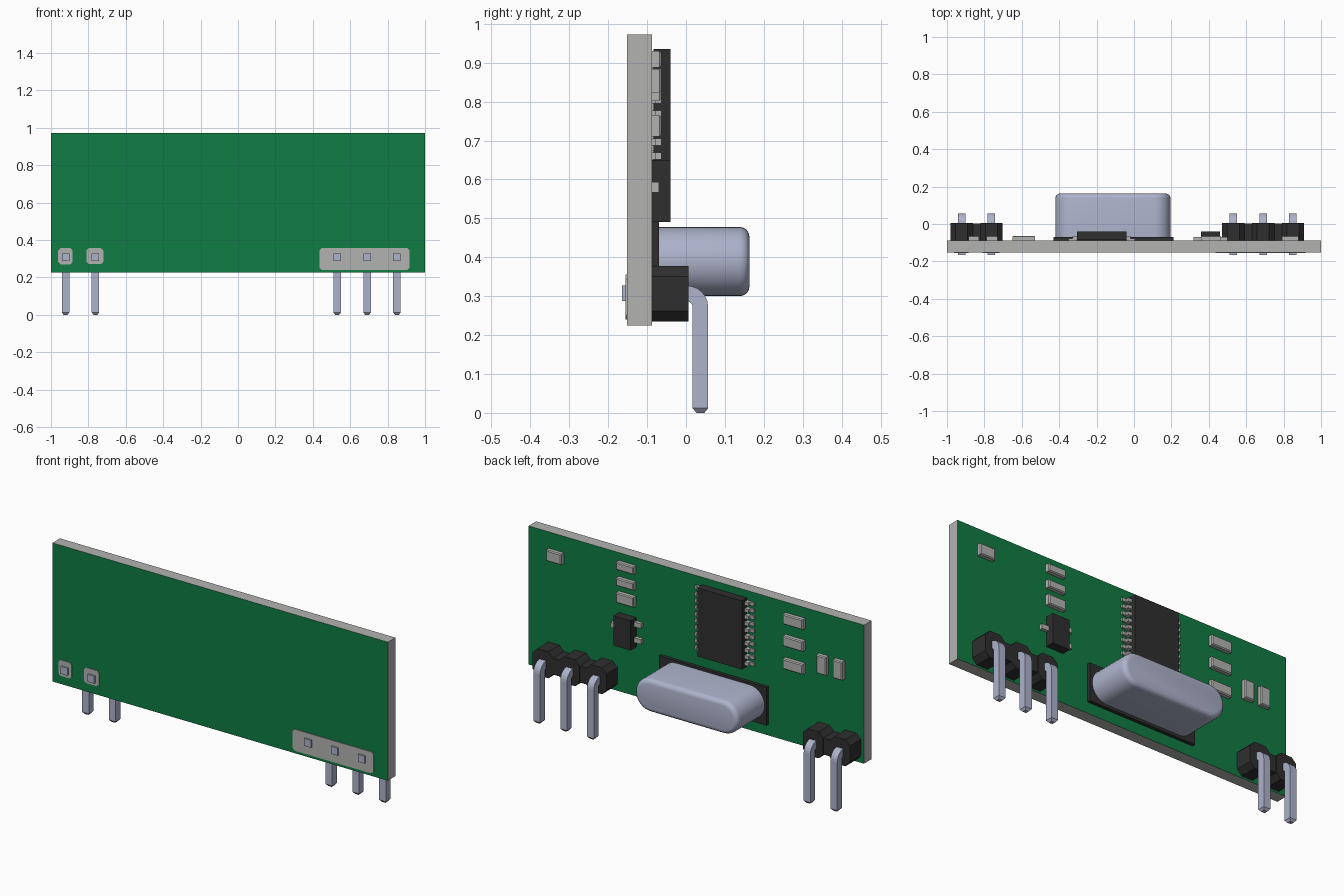
import bpy, bmesh, math
from mathutils import Vector

if "Cube" in bpy.data.objects:
    bpy.data.objects.remove(bpy.data.objects["Cube"], do_unlink=True)


def material(name, color):
    m = bpy.data.materials.new(name)
    m.use_nodes = True
    m.diffuse_color = (*color, 1)
    node = next(n for n in m.node_tree.nodes if n.type == "BSDF_PRINCIPLED")
    node.inputs["Base Color"].default_value = (*color, 1)
    return m


GREEN = material("board_green", (0.005, 0.2, 0.058))
GREY = material("light_grey", (0.45, 0.45, 0.44))
BLACK = material("black_plastic", (0.028, 0.028, 0.028))
STEEL = material("bluish_steel", (0.42, 0.45, 0.6))

FRONT, BACK = -0.152, -0.088   # board faces
PITCH_Z = 0.307                # height of the pin row


def finish(bm, name, *mats):
    bmesh.ops.recalc_face_normals(bm, faces=bm.faces)
    mesh = bpy.data.meshes.new(name)
    bm.to_mesh(mesh)
    bm.free()
    obj = bpy.data.objects.new(name, mesh)
    bpy.context.collection.objects.link(obj)
    for m in mats:
        mesh.materials.append(m)
    return obj


def prism(name, outline, y0, y1, mat, round_back=0, segments=1):
    """Extrude an x-z outline from y0 to y1, optionally easing the back rim."""
    bm = bmesh.new()
    face = bm.faces.new([bm.verts.new((x, y0, z)) for x, z in outline])
    new = bmesh.ops.extrude_face_region(bm, geom=[face])["geom"]
    verts = [g for g in new if isinstance(g, bmesh.types.BMVert)]
    bmesh.ops.translate(bm, verts=verts, vec=(0, y1 - y0, 0))
    if not any(len(f.verts) > 2 and all(abs(v.co.y - y0) < 1e-6 for v in f.verts) for f in bm.faces):
        bm.faces.new([v for v in bm.verts if v not in verts])
    if round_back:
        rim = [e for e in bm.edges if all(abs(v.co.y - y1) < 1e-6 for v in e.verts)]
        bmesh.ops.bevel(bm, geom=rim, offset=round_back, segments=segments,
                        profile=0.5, affect="EDGES")
    return finish(bm, name, mat)


def rect(x0, x1, z0, z1, cut=0):
    if not cut:
        return [(x0, z0), (x1, z0), (x1, z1), (x0, z1)]
    return [(x0 + cut, z0), (x1 - cut, z0), (x1, z0 + cut), (x1, z1 - cut),
            (x1 - cut, z1), (x0 + cut, z1), (x0, z1 - cut), (x0, z0 + cut)]


def bent_pin(name, x):
    """Square pin through the board, bent down, with a tapered tip."""
    r, half = 0.035, 0.02
    path = [(-0.165, PITCH_Z, 0, 1)]
    for i in range(7):
        a = math.pi / 2 * i / 6
        path.append((0.002 + r * math.sin(a), PITCH_Z - r + r * math.cos(a), a, 1))
    path += [(0.037, 0.012, math.pi / 2, 1), (0.037, 0, math.pi / 2, 0.5)]
    bm = bmesh.new()
    rings = []
    for y, z, a, s in path:
        n = Vector((0, math.sin(a), math.cos(a))) * half * s
        side = Vector((half * s, 0, 0))
        c = Vector((x, y, z))
        rings.append([bm.verts.new(c + p) for p in (side + n, n - side, -side - n, side - n)])
    for a, b in zip(rings, rings[1:]):
        for i in range(4):
            j = (i + 1) % 4
            bm.faces.new((a[i], a[j], b[j], b[i]))
    bm.faces.new(rings[0])
    bm.faces.new(rings[-1])
    return finish(bm, name, STEEL)


# Board with green faces and grey edges
board = prism("circuit_board", rect(-1, 1, 0.225, 0.972), FRONT, BACK, GREY)
board.data.materials.append(GREEN)
for p in board.data.polygons:
    p.material_index = 1 if abs(p.normal.y) > 0.5 else 0

# Pin headers
for label, xs in (("right", (-0.922, -0.762)), ("left", (0.53, 0.69, 0.85))):
    for i, x in enumerate(xs):
        prism(f"{label}_header_block_{i}", rect(x - 0.06, x + 0.06, 0.235, 0.378, 0.027),
              BACK, 0.006, BLACK)
        bent_pin(f"{label}_header_pin_{i}", x)
    for i, (a, b) in enumerate(zip(xs, xs[1:])):
        prism(f"{label}_header_web_{i}", rect(a + 0.058, b - 0.058, 0.262, 0.351),
              BACK, 0.004, BLACK)

# Solder pads on the front
for name, x0, x1, z0 in (("outer_pad", -0.962, -0.884, 0.27),
                         ("inner_pad", -0.81, -0.72, 0.272),
                         ("long_pad", 0.435, 0.917, 0.24)):
    prism(name, rect(x0, x1, z0, 0.356, 0.012), FRONT - 0.004, FRONT, GREY)

# Crystal can: pill outline with a rounded back rim, on a black base
prism("crystal_base", rect(-0.43, 0.21, 0.285, 0.49), BACK, -0.07, BLACK)
R, MID = 0.089, 0.389
pill = []
for cx, start in ((0.195 - R, -90), (-0.42 + R, 90)):
    for i in range(17):
        a = math.radians(start + 180 * i / 16)
        pill.append((cx + R * math.cos(a), MID + R * math.sin(a)))
can = prism("crystal_can", pill, -0.07, 0.163, STEEL, 0.025, 4)
bpy.ops.object.select_all(action="DESELECT")
can.select_set(True)
bpy.context.view_layer.objects.active = can
bpy.ops.object.shade_smooth_by_angle(angle=math.radians(40))

# Main chip with a row of legs on each side
prism("main_chip", rect(-0.305, -0.04, 0.565, 0.935), BACK + 0.004, -0.04, BLACK)
for side, x0, x1 in (("left", -0.04, 0.005), ("right", -0.35, -0.305)):
    foot_out = x1 if side == "left" else x0
    foot_in = (x0 + x1) / 2
    for i in range(10):
        z = 0.588 + i * 0.036
        prism(f"{side}_chip_leg_{i}", rect(x0, x1, z - 0.009, z + 0.009), BACK, -0.078, GREY)
        inner = x0 if side == "left" else x1
        prism(f"{side}_chip_shoulder_{i}",
              rect(min(inner, foot_in), max(inner, foot_in), z - 0.009, z + 0.009),
              -0.078, -0.063, GREY)

# Small transistor with three legs
prism("transistor", rect(0.358, 0.46, 0.49, 0.65), BACK, -0.04, BLACK)
for i, (x0, x1, z) in enumerate(((0.46, 0.5, 0.58), (0.318, 0.358, 0.62), (0.318, 0.358, 0.535))):
    prism(f"transistor_leg_{i}", rect(x0, x1, z - 0.013, z + 0.013), BACK, -0.07, GREY)

# Small grey components: centre x, centre z, width, height
parts = [(0.835, 0.854, 0.09, 0.06)]
parts += [(0.412, z, 0.105, h) for z, h in ((0.909, 0.042), (0.823, 0.042), (0.738, 0.055))]
parts += [(-0.59, z, 0.12, 0.055) for z in (0.888, 0.77, 0.647)]
parts += [(x, 0.7, 0.058, 0.1) for x in (-0.76, -0.857)]
for i, (x, z, w, h) in enumerate(parts):
    prism(f"small_component_{i}", rect(x - w / 2, x + w / 2, z - h / 2, z + h / 2),
          BACK, -0.063, GREY, 0.005)
